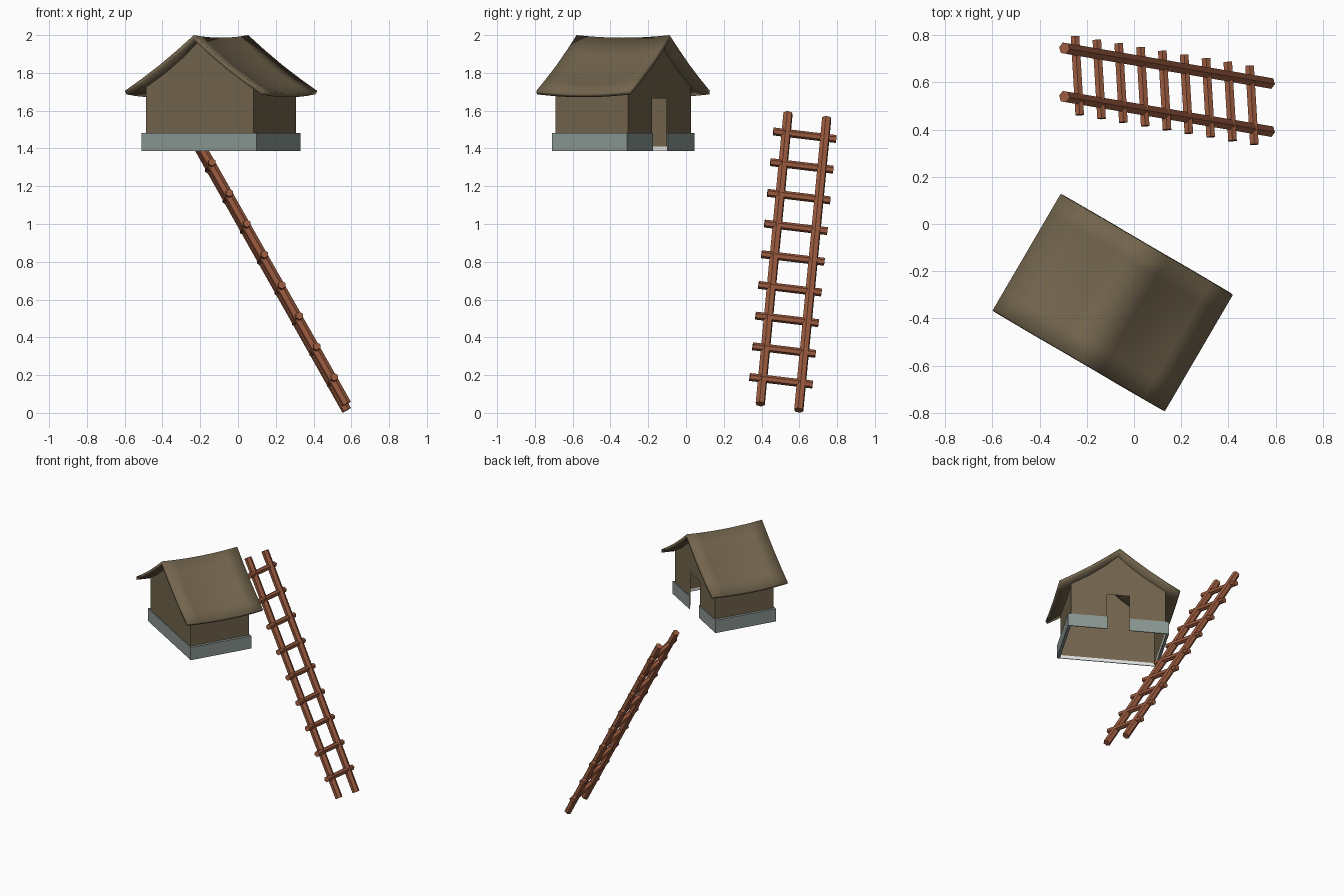
import bpy, bmesh, math
from mathutils import Vector, Matrix

if "Cube" in bpy.data.objects:
    bpy.data.objects.remove(bpy.data.objects["Cube"])


def material(name, rgb):
    m = bpy.data.materials.new(name)
    m.diffuse_color = (*rgb, 1)
    m.use_nodes = True
    m.node_tree.nodes["Principled BSDF"].inputs["Base Color"].default_value = m.diffuse_color
    return m


THATCH = material("thatch_brown", (0.17, 0.13, 0.075))
STONE = material("grey_stone", (0.26, 0.31, 0.29))
PALE = material("pale_lining", (0.75, 0.76, 0.76))
WOOD = material("red_brown_wood", (0.33, 0.105, 0.05))

# House is modelled around its own axis (ridge along y), then turned
HOUSE = Matrix.Translation((-0.09, -0.333, 0)) @ Matrix.Rotation(math.radians(-30.3), 4, 'Z')
HALF_W, HALF_L = 0.423, 0.285      # roof half width and half length
WALL_W, WALL_L = 0.33, 0.222       # wall half width and half length


def make(name, verts, faces, mats, matrix=HOUSE):
    me = bpy.data.meshes.new(name)
    me.from_pydata(verts, [], faces)
    for m in mats:
        me.materials.append(m)
    ob = bpy.data.objects.new(name, me)
    ob.matrix_world = matrix
    bpy.context.collection.objects.link(ob)
    return ob


def roof_z(s, t):
    """Sagging roof height: s across the ridge, t along it (-1..1)."""
    a = abs(s) / HALF_W
    mid = 1 - t * t
    return 2.0 - 0.295 * a - (0.012 + 0.025 * mid) * math.sin(math.pi * a) - 0.014 * mid


# Roof: sagging sheet with a little thickness
NX, NY = 8, 6
verts, faces = [], []
for j in range(NY + 1):
    t = -1 + 2 * j / NY
    for i in range(NX + 1):
        s = HALF_W * (-1 + 2 * i / NX)
        verts.append((s, t * HALF_L, roof_z(s, t)))
for j in range(NY):
    for i in range(NX):
        k = j * (NX + 1) + i
        faces.append((k, k + 1, k + NX + 2, k + NX + 1))
roof = make("roof", verts, faces, [THATCH])
for p in roof.data.polygons:
    p.use_smooth = True
sol = roof.modifiers.new("thickness", 'SOLIDIFY')
sol.thickness = 0.022
sol.offset = -1

# Walls: two gables (the rear one with a doorway) and two sides
WB, DOOR, DOOR_TOP = 1.41, 0.078, 1.665
under = lambda s, t: roof_z(s, t) - 0.014
top = [(s * WALL_W, under(s * WALL_W, 0.75)) for s in (1, 0.5, 0, -0.5, -1)]
front = [(-WALL_W, WB), (WALL_W, WB)] + top
back = [(-DOOR, WB), (-DOOR, DOOR_TOP), (DOOR, DOOR_TOP), (DOOR, WB), (WALL_W, WB)] + top + [(-WALL_W, WB)]
make("front_gable_wall", [(x, -WALL_L, z) for x, z in front], [range(len(front))], [THATCH])
make("back_gable_wall", [(x, WALL_L, z) for x, z in back], [list(range(len(back)))[::-1]], [THATCH])
for side, name in ((-1, "left"), (1, "right")):
    pts = [(side * WALL_W, -WALL_L, WB), (side * WALL_W, WALL_L, WB)]
    for t in (0.78, 0.4, 0, -0.4, -0.78):
        pts.append((side * WALL_W, t / 0.78 * WALL_L, under(WALL_W, t)))
    order = list(range(len(pts)))
    make(name + "_side_wall", pts, [order if side > 0 else order[::-1]], [THATCH])

# Stone footing: a C-shaped ring, open at the doorway, pale on the inside
OW, OL = 0.353, 0.23
outer = [(-DOOR, OL), (-OW, OL), (-OW, -OL), (OW, -OL), (OW, OL), (DOOR, OL)]
IW, IL = WALL_W + 0.002, WALL_L - 0.003
IW = WALL_W + 0.003
IL = WALL_L + 0.002
inner = [(-DOOR, IL), (-IW, IL), (-IW, -IL), (IW, -IL), (IW, IL), (DOOR, IL)]
Z0, Z1 = 1.387, 1.483
n = len(outer)
verts = [(x, y, z) for ring, z in ((outer, Z0), (outer, Z1), (inner, Z0), (inner, Z1)) for x, y in ring]
faces = []
for i in range(n - 1):
    o0, o1, i0, i1 = i, i + n, i + 2 * n, i + 3 * n
    faces += [(o0, o0 + 1, o1 + 1, o1), (i0 + 1, i0, i1, i1 + 1),
              (o1, o1 + 1, i1 + 1, i1), (o0 + 1, o0, i0, i0 + 1)]
faces += [(0, n, 3 * n, 2 * n), (n - 1, 3 * n - 1, 4 * n - 1, 2 * n - 1)]
footing = make("stone_footing", verts, faces, [STONE, PALE])
for p in footing.data.polygons:
    if all(v >= 2 * n for v in p.vertices):
        p.material_index = 1


# Ladder: six-sided poles between two points
def pole(name, a, b, r):
    a, b = Vector(a), Vector(b)
    d = b - a
    bm = bmesh.new()
    bmesh.ops.create_cone(bm, cap_ends=True, segments=6, radius1=r, radius2=r, depth=d.length)
    bm.transform(Matrix.Translation((a + b) / 2) @ d.to_track_quat('Z', 'Y').to_matrix().to_4x4())
    me = bpy.data.meshes.new(name)
    bm.to_mesh(me)
    bm.free()
    me.materials.append(WOOD)
    bpy.context.collection.objects.link(bpy.data.objects.new(name, me))


pole("front_rail", (0.575, 0.393, 0.047), (-0.295, 0.54, 1.585), 0.026)
pole("back_rail", (0.575, 0.597, 0.014), (-0.295, 0.745, 1.56), 0.026)
low = Vector((0.51, 0.337, 0.19)), Vector((0.49, 0.67, 0.15))
high = Vector((-0.23, 0.462, 1.49)), Vector((-0.25, 0.795, 1.45))
for i in range(9):
    f = i / 8
    pole(f"rung_{i + 1}", low[0].lerp(high[0], f), low[1].lerp(high[1], f), 0.021)
